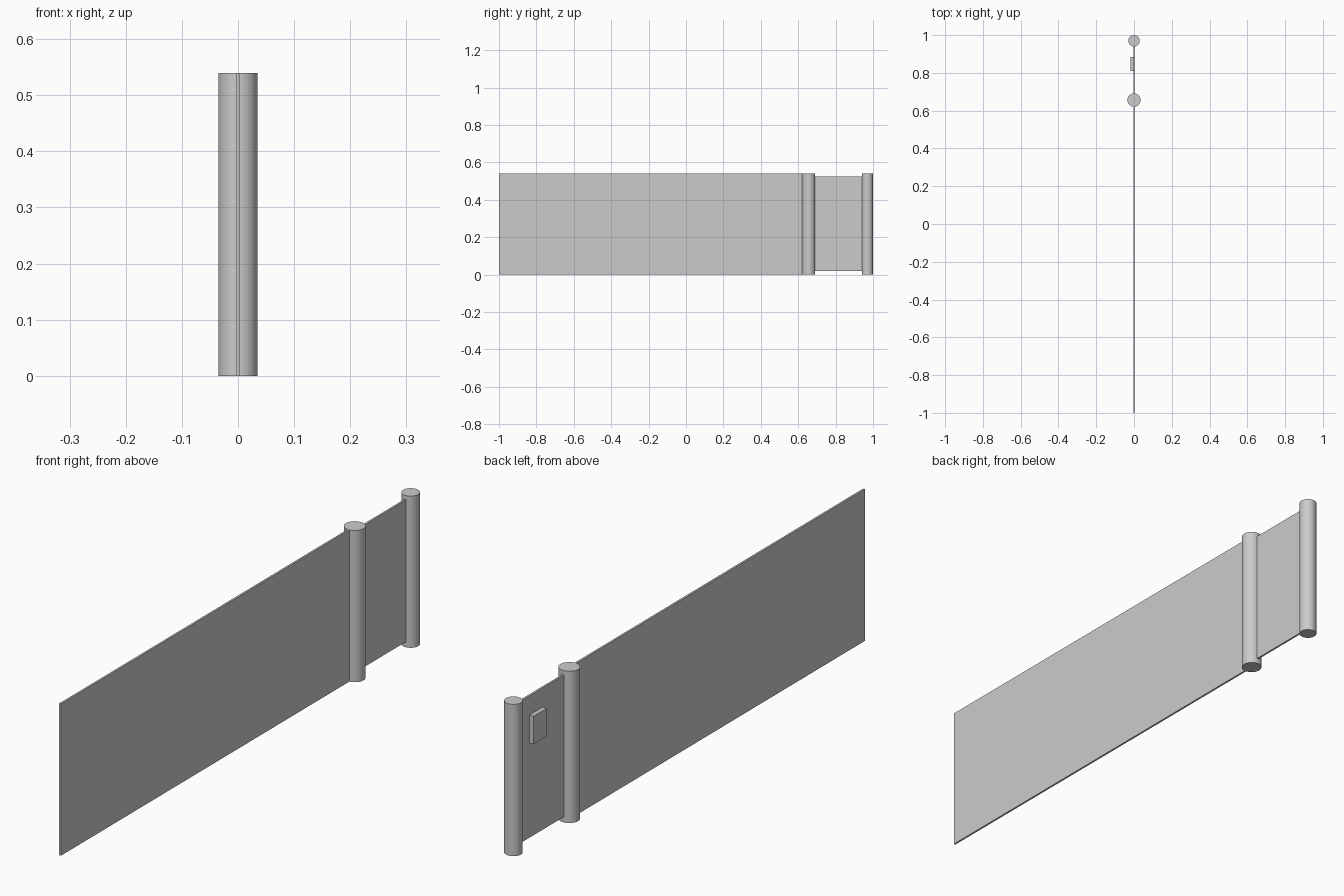
import bpy
import math

cube = bpy.data.objects.get("Cube")
if cube:
    bpy.data.objects.remove(cube, do_unlink=True)

# One plain grey for everything
grey = bpy.data.materials.new("plain_grey")
grey.use_nodes = True
COLOUR = (0.6, 0.6, 0.6, 1)
grey.diffuse_color = COLOUR
grey.node_tree.nodes["Principled BSDF"].inputs["Base Color"].default_value = COLOUR

HEIGHT = 0.54


def box(name, x, y, z):
    """Box spanning the given (low, high) ranges."""
    spans = (x, y, z)
    bpy.ops.mesh.primitive_cube_add(size=1, location=[(a + b) / 2 for a, b in spans])
    obj = bpy.context.object
    obj.name = name
    obj.scale = [b - a for a, b in spans]
    bpy.ops.object.transform_apply(location=False, rotation=False, scale=True)
    obj.data.materials.append(grey)
    return obj


def post(name, y, radius):
    """Round upright post standing on the ground."""
    bpy.ops.mesh.primitive_cylinder_add(vertices=64, radius=radius, depth=HEIGHT,
                                        location=(0, y, HEIGHT / 2))
    obj = bpy.context.object
    obj.name = name
    bpy.ops.object.shade_smooth_by_angle(angle=math.radians(30))
    obj.data.materials.append(grey)
    return obj


# Posts
post("middle_post", 0.656, 0.035)
post("end_post", 0.97, 0.03)

# Thin panels, ending just inside the posts
THICKNESS = (-0.0035, 0.0035)
box("long_panel", THICKNESS, (-1, 0.625), (0, HEIGHT))
box("gate_panel", THICKNESS, (0.685, 0.945), (0.02, 0.525))

# Small lock box on one face of the gate
box("lock_box", (-0.019, 0), (0.81, 0.884), (0.356, 0.456))
